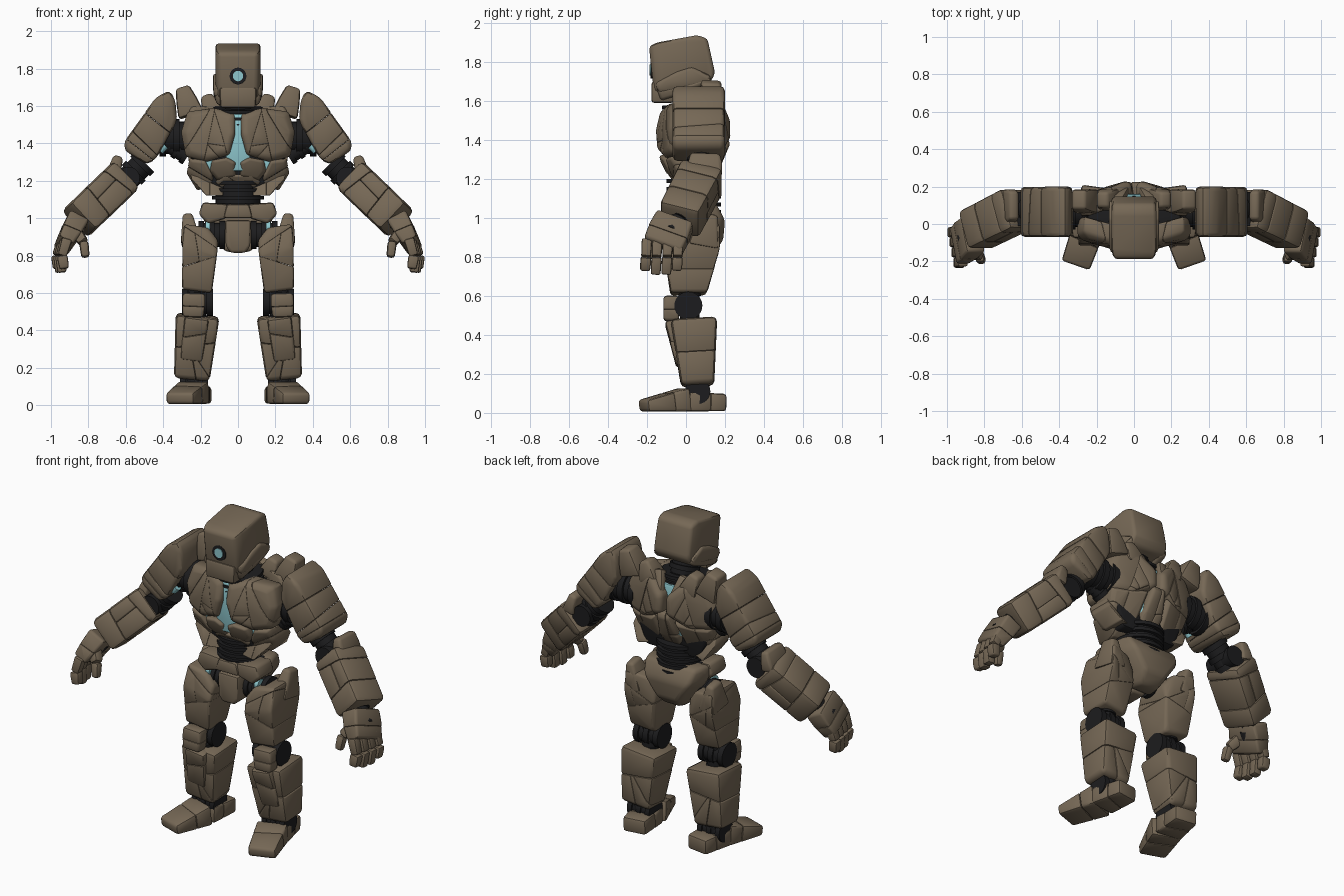
import bpy, bmesh, math, random
from mathutils import Vector as V

random.seed(4)
if "Cube" in bpy.data.objects:
    bpy.data.objects.remove(bpy.data.objects["Cube"])


def material(name, r, g, b):
    m = bpy.data.materials.new(name)
    m.use_nodes = True
    m.diffuse_color = (r, g, b, 1)
    m.node_tree.nodes["Principled BSDF"].inputs["Base Color"].default_value = (r, g, b, 1)
    return m


STONE = material("brown_stone", 0.18, 0.138, 0.092)
DARK = material("black_joint", 0.012, 0.012, 0.013)
GLOW = material("pale_cyan_core", 0.27, 0.57, 0.61)
made = []


def finish(name, bm, mat, mirror):
    me = bpy.data.meshes.new(name)
    bm.to_mesh(me)
    bm.free()
    me.materials.append(mat)
    ob = bpy.data.objects.new(name, me)
    bpy.context.collection.objects.link(ob)
    if mirror:
        ob.modifiers.new("Mirror", 'MIRROR').use_mirror_merge = False
    made.append(ob)


def hull(points):
    bm = bmesh.new()
    for p in points:
        bm.verts.new(p)
    bmesh.ops.remove_doubles(bm, verts=bm.verts, dist=0.002)
    bmesh.ops.convex_hull(bm, input=bm.verts)
    loose = [v for v in bm.verts if not v.link_faces]
    bmesh.ops.delete(bm, geom=loose, context='VERTS')
    bmesh.ops.dissolve_limit(bm, angle_limit=0.1, verts=bm.verts, edges=bm.edges)
    return bm


def soften(bm, size, min_angle):
    edges = [e for e in bm.edges if e.calc_face_angle(0) > min_angle]
    bmesh.ops.bevel(bm, geom=edges, offset=size, segments=2, profile=0.5,
                    affect='EDGES', clamp_overlap=True)


def centre(points):
    return sum(points, V()) / len(points)


def points_of(bm):
    pts = [v.co.copy() for v in bm.verts]
    bm.free()
    return pts


def split(points, co, no):
    halves = []
    for sign in (1, -1):
        bm = hull(points)
        bmesh.ops.bisect_plane(bm, geom=bm.verts[:] + bm.edges[:] + bm.faces[:],
                               plane_co=co, plane_no=no * sign, clear_outer=True)
        halves.append(points_of(bm))
    return [h for h in halves if len(h) > 3]


def rock(name, points, cuts=(), cracks=0, bevel=0.016, mat=STONE, mirror=True):
    """Rounded convex stone, split along seams and random thin cracks."""
    whole = hull([V(p) for p in points])
    soften(whole, bevel, 0.1)
    pieces = [points_of(whole)]
    for co, no in cuts:
        pieces = [h for p in pieces for h in split(p, co, no)]
    for _ in range(cracks):
        pieces.sort(key=lambda p: max((q - centre(p)).length for q in p))
        big = pieces.pop()
        a = random.uniform(0, math.pi)
        no = V((math.cos(a), random.uniform(-0.25, 0.25), math.sin(a))).normalized()
        pieces += split(big, centre(big), no)
    total = bmesh.new()
    for p in pieces:
        bm, c = hull(p), centre(p)
        if len(pieces) > 1:
            k = random.uniform(0.985, 1.0)
            for v in bm.verts:
                v.co = c + (v.co - c) * k
            soften(bm, 0.006, 0.9)
        bmesh.ops.recalc_face_normals(bm, faces=bm.faces)
        tmp = bpy.data.meshes.new("tmp")
        bm.to_mesh(tmp)
        bm.free()
        total.from_mesh(tmp)
        bpy.data.meshes.remove(tmp)
    finish(name, total, mat, mirror)


def beam(name, a, b, sa, sb, seams=(), cracks=0, bulge=1.06, **kw):
    """Stone running from a to b, with (width, depth) given at both ends."""
    a, b = V(a), V(b)
    u = (b - a).normalized()
    ref = V((0, 0, 1)) if abs(u.y) > 0.7 else V((0, 1, 0))
    d = (ref - u * ref.dot(u)).normalized()
    w = d.cross(u)
    mid = [(p + q) / 2 * bulge for p, q in zip(sa, sb)]
    pts = [a.lerp(b, t) + w * i * s[0] / 2 + d * j * s[1] / 2
           for t, s in ((0, sa), (0.5, mid), (1, sb)) for i in (-1, 1) for j in (-1, 1)]
    cuts = [(a.lerp(b, t), (u + w * tilt).normalized()) for t, tilt in seams]
    rock(name, pts, cuts, cracks, **kw)


def block(name, outline, y0, y1, **kw):
    rock(name, [(x, y, z) for x, z in outline for y in (y0, y1)], **kw)


def surface(x, z, front):
    if front:
        return -0.16 + 0.9 * x * x + 1.6 * (z - 1.42) ** 2
    return 0.235 - x * x - 1.5 * (z - 1.45) ** 2


def plate(name, outline, front=True, thick=0.1, **kw):
    """Torso plate following the chest or back curve."""
    cx, cz = (sum(c) / len(outline) for c in zip(*outline))
    inward = 1 if front else -1
    pts = []
    for x, z in outline:
        ix, iz = cx + (x - cx) * 0.8, cz + (z - cz) * 0.8
        y = surface(x, z, front)
        pts += [(ix, surface(ix, iz, front), iz), (x, y + 0.015 * inward, z),
                (x, y + thick * inward, z)]
    rock(name, pts, **kw)


def tube(name, a, b, r, rings=1, mat=DARK, mirror=True):
    """Ribbed round joint from a to b."""
    a, b = V(a), V(b)
    rot = (b - a).to_track_quat('Z', 'Y').to_matrix().to_4x4()
    bm = bmesh.new()
    for i in range(rings):
        m = rot.copy()
        m.translation = a.lerp(b, (i + 0.5) / rings)
        rr = r * (0.86 if i % 2 else 1)
        bmesh.ops.create_cone(bm, cap_ends=True, segments=24, radius1=rr, radius2=rr,
                              depth=(b - a).length / rings, matrix=m)
    finish(name, bm, mat, mirror)


# Head: hooded skull, cheek plates and a single eye
skull = [(-0.19, 1.88, .105), (-0.15, 1.9, .12), (0.06, 1.938, .12), (0.11, 1.92, .115),
         (0.15, 1.74, .12), (0.12, 1.69, .12), (-0.12, 1.64, .12), (-0.165, 1.65, .1)]
rock("head", [(s * w, y, z) for y, z, w in skull for s in (-1, 1)], bevel=0.02, mirror=False)
jaw = [(-0.16, 1.69), (-0.13, 1.6), (0.0, 1.64), (0.12, 1.69), (0.13, 1.73), (0.03, 1.775), (-0.05, 1.75)]
rock("cheek_plates", [(x, y, z) for y, z in jaw for x in (0.08, 0.135 - 0.4 * max(0, 1.66 - z))], cracks=1)
block("chin", [(-0.1, 1.7), (0.1, 1.7), (0.095, 1.59), (-0.095, 1.59)], -0.178, -0.06, mirror=False)
tube("eye_socket", (0, -0.14, 1.76), (0, -0.183, 1.76), 0.045, mirror=False)
tube("eye", (0, -0.14, 1.76), (0, -0.187, 1.76), 0.028, mat=GLOW, mirror=False)
tube("neck", (0, 0.05, 1.5), (0, -0.01, 1.68), 0.085, 7, mirror=False)
tube("collar", (0, 0.02, 1.5), (0, 0.01, 1.59), 0.135, 5, mirror=False)

# Torso core
block("glowing_core", [(-.07, 1.25), (.07, 1.25), (.06, 1.56), (-.06, 1.56)], -0.115, 0.16, mat=GLOW, mirror=False)
block("side_glow", [(.13, 1.25), (.19, 1.25), (.19, 1.34), (.13, 1.34)], -0.07, 0.13, mat=GLOW)
block("rib_cage", [(-.18, 1.14), (.18, 1.14), (.26, 1.34), (.25, 1.54), (-.25, 1.54), (-.26, 1.34)],
      -0.05, 0.13, mat=DARK, mirror=False)
tube("waist", (0, 0.04, 1.02), (0, 0.04, 1.2), 0.14, 9, mirror=False)

# Chest and belly plates
plate("chest_plates", [(.015, 1.56), (.015, 1.45), (.045, 1.34), (.17, 1.3), (.28, 1.33), (.305, 1.46),
                       (.27, 1.57), (.13, 1.59)], cracks=5)
plate("belly_plate", [(-.09, 1.235), (.09, 1.235), (.125, 1.19), (.085, 1.115), (-.085, 1.115), (-.125, 1.19)],
      cracks=2, mirror=False)
plate("upper_belly_plates", [(.012, 1.3), (.06, 1.325), (.14, 1.31), (.15, 1.25), (.11, 1.2), (.012, 1.22)])
plate("side_rib_plates", [(.175, 1.31), (.26, 1.32), (.275, 1.24), (.22, 1.15), (.13, 1.16), (.135, 1.23)],
      thick=.16, cracks=1)

# Back plates
plate("upper_back_plates", [(.012, 1.51), (.012, 1.4), (.15, 1.33), (.28, 1.34), (.3, 1.48), (.25, 1.6),
                            (.1, 1.6)], False, cracks=5)
plate("lower_back_plates", [(.065, 1.37), (.2, 1.35), (.27, 1.35), (.25, 1.21), (.17, 1.12), (.08, 1.12)],
      False, thick=.14, cracks=2)
plate("spine_plate", [(-.045, 1.41), (.045, 1.41), (.07, 1.25), (.05, 1.1), (-.05, 1.1), (-.07, 1.25)],
      False, cracks=2, mirror=False)
beam("shoulder_horns", (.25, .12, 1.55), (.297, .13, 1.7), (.14, .13), (.075, .1))
beam("neck_side_plates", (.13, .13, 1.55), (.17, .13, 1.66), (.12, .12), (.06, .08))
beam("nape_plates", (.055, .185, 1.48), (.085, .125, 1.62), (.08, .06), (.06, .05))

# Pelvis
block("belt_plates", [(.055, 1.075), (.19, 1.085), (.21, 1.02), (.16, .97), (.06, 1.0)], -0.1, 0.05)
block("belt_centre", [(-.06, 1.075), (.06, 1.075), (.08, 1.0), (-.08, 1.0)], -0.11, 0.0, mirror=False)
block("crotch_plate", [(-.07, .99), (.07, .99), (.065, .85), (.04, .815), (-.04, .815), (-.065, .85)],
      -0.1, 0.04, mirror=False)
rock("rear_pelvis", [(s * x, y, z) for s in (-1, 1) for x, y, z in
                     ((.19, .04, 1.08), (.17, .15, 1.08), (.2, .04, 1.0), (.15, .2, .99),
                      (.07, .19, .88), (.07, .04, .82), (.06, .13, .82))], bevel=.025, mirror=False)
tube("hip_joints", (.07, .02, .91), (.21, .02, .91), .075, 5)
tube("hip_glow", (.15, -.03, .95), (.175, -.03, .95), .032, mat=GLOW)

# Arms
tube("shoulder_joints", (.24, .07, 1.43), (.42, .07, 1.43), .1, 5)
tube("armpit_cables", (.27, .05, 1.33), (.38, .05, 1.4), .05, 5)
tube("armpit_glow", (.39, -.02, 1.39), (.42, -.02, 1.36), .022, mat=GLOW)
along = V((.62, 0, -.78))
block("upper_arms", [(.335, 1.63), (.365, 1.685), (.44, 1.645), (.61, 1.41), (.605, 1.36), (.485, 1.285),
                     (.435, 1.32), (.325, 1.52)], -.07, .2, bevel=.03, cracks=1,
      cuts=[(V((.43, 0, 1.51)), along), (V((.53, 0, 1.37)), along)])
tube("elbows", (.5, .08, 1.3), (.66, .08, 1.14), .075, 7)
tube("elbow_hinges", (.585, -.01, 1.215), (.585, .17, 1.215), .06, 3)
beam("elbow_guards", (.67, .095, 1.22), (.64, .1, 1.33), (.08, .18), (.05, .15))
beam("forearms", (.615, .085, 1.215), (.855, -.035, .985), (.2, .23), (.2, .22),
     [(.2, .15), (.65, -.1)], 1, bevel=.03)
tube("wrists", (.82, -.02, 1.02), (.9, -.08, .92), .055, 3)

# Hands
beam("palms", (.86, -.055, .99), (.935, -.12, .85), (.115, .2), (.085, .21), [(.55, .1)])
for i, finger in enumerate(("little", "ring", "middle", "index")):
    y, drop = -.038 - .054 * i, (.02, 0, 0, .02)[i]
    joints = [(.938 - .008 * i, y, .89), (.97 - .01 * i, y - .005, .8),
              (.965 - .012 * i, y - .01, .71 + drop)]
    for part, p, q in zip(("base", "tip"), joints, joints[1:]):
        beam(f"{finger}_finger_{part}", p, q, (.056, .053), (.048, .05), bevel=.01)
beam("thumb_base", (.87, -.13, .93), (.825, -.175, .87), (.06, .06), (.055, .055))
beam("thumb_tip", (.825, -.175, .875), (.815, -.195, .79), (.05, .055), (.045, .045))

# Legs
thigh = [(.105, .88, -.08, .12), (.16, .95, -.08, .15), (.29, .97, -.07, .18), (.3, .85, -.11, .18),
         (.11, .8, -.11, .14), (.3, .62, -.08, .11), (.14, .6, -.08, .1)]
rock("thighs", [(x, y, z) for x, z, y0, y1 in thigh for y in (y0, y1)], bevel=.025, cracks=2,
     cuts=[(V((.2, 0, .77)), V((.3, 0, .95)))])
beam("thigh_spikes", (.25, .09, .86), (.27, .12, 1.02), (.11, .16), (.05, .09))
tube("knees", (.135, .012, .55), (.3, .012, .55), .072, 5)
tube("knee_posts", (.22, .02, .44), (.22, .02, .64), .058, 5)
beam("knee_caps", (.235, -.075, .6), (.24, -.075, .47), (.12, .08), (.11, .08), [(.55, 0)])
beam("shins", (.216, .04, .48), (.247, .06, .14), (.235, .24), (.19, .17), [(.45, .2)], 2, bevel=.025)
beam("shin_guards", (.22, -.075, .47), (.25, -.025, .24), (.13, .07), (.12, .05), [(.4, .3)])

# Feet
tube("ankles", (.16, .06, .11), (.31, .06, .11), .065, 5)
tube("ankle_posts", (.24, .06, .06), (.24, .06, .2), .06, 5)
beam("toes", (.235, .0, .068), (.312, -.22, .036), (.18, .125), (.16, .06), [(.4, .1)], bulge=1)
beam("heels", (.21, .2, .053), (.238, .005, .058), (.14, .09), (.17, .1), [(.5, .2)], bulge=1)

# Smooth shading with sharp edges kept
for ob in bpy.context.selected_objects:
    ob.select_set(False)
for ob in made:
    ob.select_set(True)
bpy.context.view_layer.objects.active = made[0]
bpy.ops.object.shade_smooth_by_angle(angle=math.radians(40))
